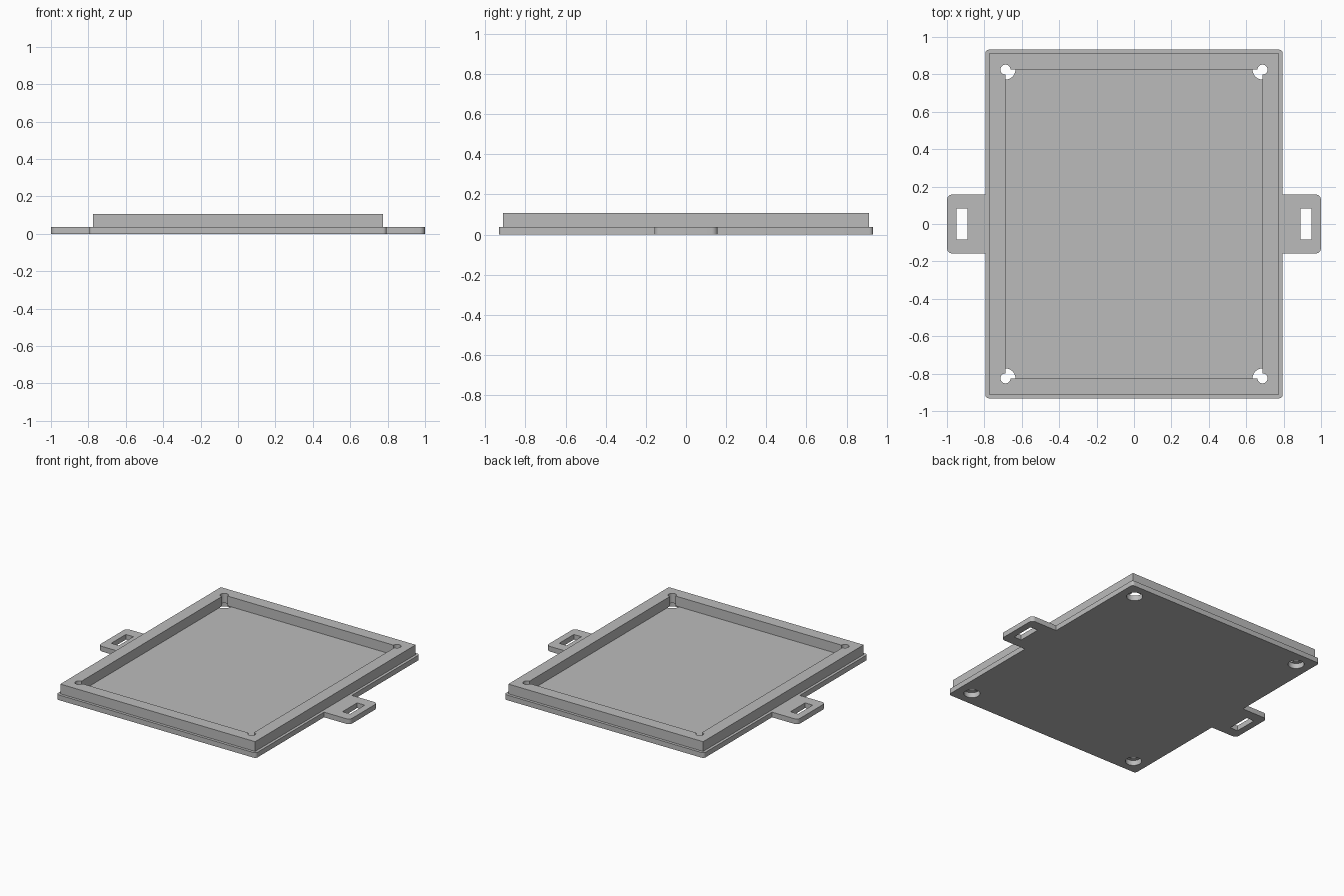
import bpy
from math import cos, sin, pi, radians

cube = bpy.data.objects.get("Cube")
if cube:
    bpy.data.objects.remove(cube, do_unlink=True)

# Main sizes
PLATE_X, PLATE_Y, PLATE_H = 0.795, 0.932, 0.037
RIM_X, RIM_Y, RIM_TOP = 0.775, 0.912, 0.107
POCKET_X, POCKET_Y = 0.687, 0.825
TAB_X, TAB_Y = 1.0, 0.158

grey = bpy.data.materials.new("light grey")
grey.use_nodes = True
COLOUR = (0.5, 0.5, 0.5, 1)
grey.diffuse_color = COLOUR
grey.node_tree.nodes["Principled BSDF"].inputs["Base Color"].default_value = COLOUR


def arc(cx, cy, r, start, end, steps=8):
    """Points on an arc, angles in degrees."""
    angles = [radians(start + (end - start) * i / steps) for i in range(steps + 1)]
    return [(cx + r * cos(a), cy + r * sin(a)) for a in angles]


def rectangle(hx, hy, cx=0):
    return [(cx - hx, -hy), (cx + hx, -hy), (cx + hx, hy), (cx - hx, hy)]


def mirrored(quarter):
    """Complete a closed outline from its +x +y quarter, listed anticlockwise."""
    left = [(-x, y) for x, y in reversed(quarter)]
    half = quarter + left
    return half + [(-x, -y) for x, y in half]


def extruded(name, outlines, bottom, top):
    """Solid slab from a closed outline with holes."""
    curve = bpy.data.curves.new(name, 'CURVE')
    curve.dimensions = '2D'
    curve.fill_mode = 'BOTH'
    curve.extrude = (top - bottom) / 2
    for points in outlines:
        spline = curve.splines.new('POLY')
        spline.points.add(len(points) - 1)
        for p, (x, y) in zip(spline.points, points):
            p.co = (x, y, 0, 1)
        spline.use_cyclic_u = True
    obj = bpy.data.objects.new(name, curve)
    bpy.context.collection.objects.link(obj)
    obj.location.z = (top + bottom) / 2
    bpy.ops.object.select_all(action='DESELECT')
    obj.select_set(True)
    bpy.context.view_layer.objects.active = obj
    bpy.ops.object.convert(target='MESH')
    obj = bpy.context.object
    # Weld caps to walls
    bpy.ops.object.mode_set(mode='EDIT')
    bpy.ops.mesh.select_all(action='SELECT')
    bpy.ops.mesh.remove_doubles(threshold=0.0001)
    bpy.ops.mesh.normals_make_consistent(inside=False)
    bpy.ops.object.mode_set(mode='OBJECT')
    obj.data.materials.clear()
    obj.data.materials.append(grey)
    bpy.ops.object.shade_smooth_by_angle(angle=radians(30))
    return obj


# Base plate with strap tabs, strap slots and corner screw holes
tab_r, corner_r, hole_r = 0.03, 0.02, 0.053
plate_outline = mirrored(
    arc(TAB_X - tab_r, TAB_Y - tab_r, tab_r, 0, 90)
    + [(PLATE_X, TAB_Y)]
    + arc(PLATE_X - corner_r, PLATE_Y - corner_r, corner_r, 0, 90))
slots = [rectangle(0.03, 0.083, side * 0.92) for side in (-1, 1)]
holes = [arc(sx * POCKET_X, sy * POCKET_Y, hole_r, 0, 348.75, 31)
         for sx in (-1, 1) for sy in (-1, 1)]
extruded("base_plate", [plate_outline] + slots + holes, 0, PLATE_H)

# Raised rim, its pocket relieved by a round notch at each corner
pocket = mirrored(arc(POCKET_X, POCKET_Y, 0.027, -90, 180, 24))
extruded("raised_rim", [rectangle(RIM_X, RIM_Y), pocket], PLATE_H, RIM_TOP)
